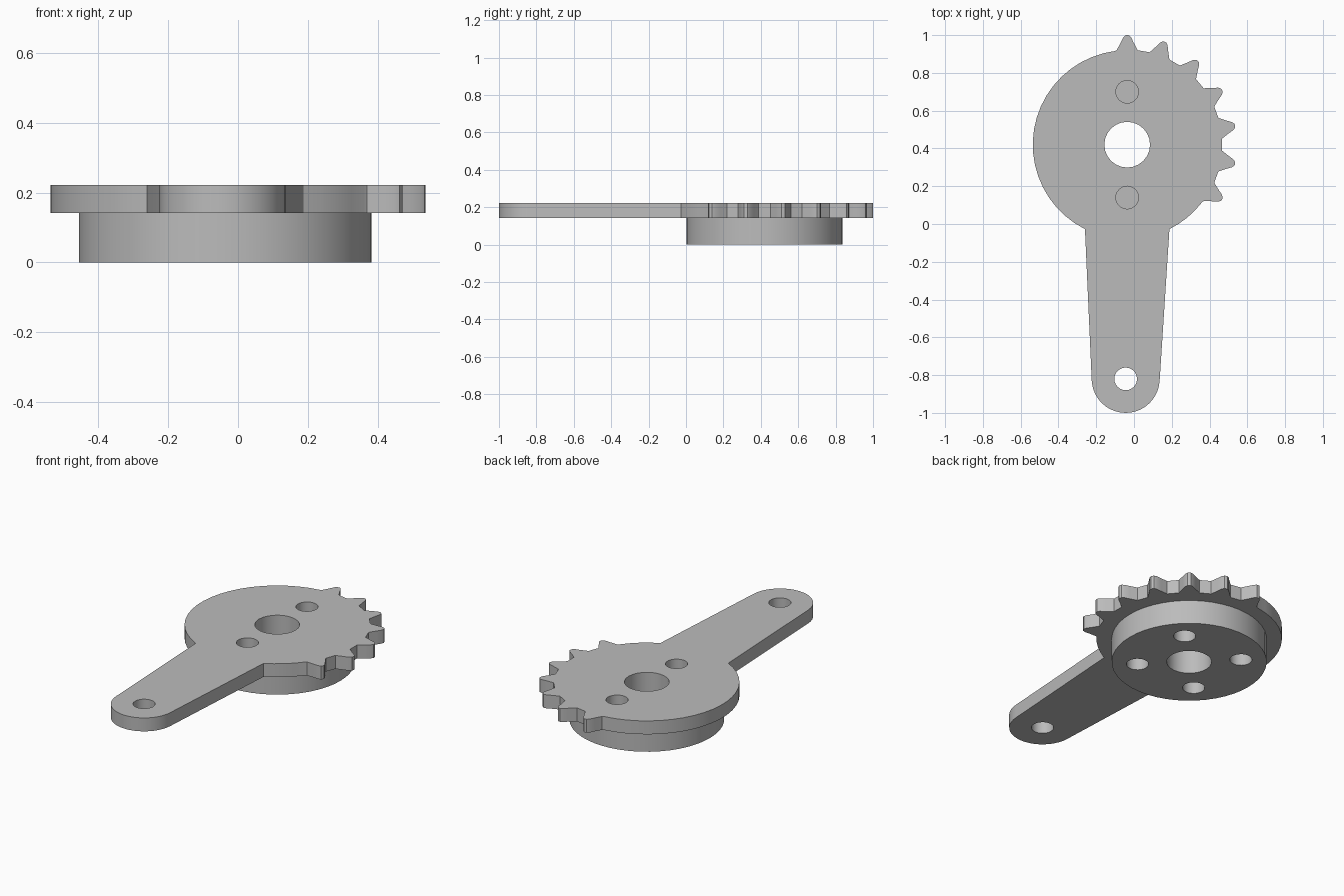
import bpy
import bmesh
from math import sin, cos, radians, atan2, degrees
from mathutils import Vector

cube = bpy.data.objects.get("Cube")
if cube:
    bpy.data.objects.remove(cube, do_unlink=True)

HUB = Vector((-0.036, 0.42))      # common axis of disc and boss
ARM_END = Vector((-0.044, -0.82))
DISC_R, TIP_R, END_R = 0.5, 0.58, 0.18
PIN_R, BORE_R, PIN_CIRCLE = 0.06, 0.121, 0.28
SPLIT, TOP = 0.142, 0.222

grey = bpy.data.materials.new("plain grey")
grey.use_nodes = True
colour = (0.5, 0.5, 0.5, 1)
grey.diffuse_color = colour
grey.node_tree.nodes["Principled BSDF"].inputs["Base Color"].default_value = colour


def polar(centre, radius, angle):
    a = radians(angle)
    return centre + Vector((cos(a), sin(a))) * radius


def arc(centre, radius, start, end, steps):
    return [polar(centre, radius, start + (end - start) * i / steps)
            for i in range(steps + 1)]


def circle(centre, radius, sides):
    return arc(centre, radius, 0, 360, sides)[:-1]


def slab(name, loops, bottom, top):
    """Fill an outline with holes and extrude it upwards."""
    bm = bmesh.new()
    edges = []
    for loop in loops:
        verts = [bm.verts.new((p.x, p.y, bottom)) for p in loop]
        edges += [bm.edges.new((v, verts[i - 1])) for i, v in enumerate(verts)]
    bmesh.ops.triangle_fill(bm, edges=edges, use_beauty=True, use_dissolve=False)
    raised = bmesh.ops.extrude_face_region(bm, geom=bm.faces[:], use_keep_orig=True)
    lifted = [g for g in raised["geom"] if isinstance(g, bmesh.types.BMVert)]
    bmesh.ops.translate(bm, verts=lifted, vec=(0, 0, top - bottom))
    bmesh.ops.recalc_face_normals(bm, faces=bm.faces[:])
    mesh = bpy.data.meshes.new(name)
    bm.to_mesh(mesh)
    bm.free()
    mesh.materials.append(grey)
    obj = bpy.data.objects.new(name, mesh)
    bpy.context.collection.objects.link(obj)
    bpy.ops.object.select_all(action="DESELECT")
    obj.select_set(True)
    bpy.context.view_layer.objects.active = obj
    bpy.ops.object.shade_smooth_by_angle(angle=radians(30))
    return obj


# Lever plate: rounded arm end, then the disc with seven teeth, counterclockwise
flank = [(-6.4, DISC_R + 0.003), (-3.7, 0.54), (-2.1, 0.568), (-0.9, TIP_R - 0.001)]
tooth = flank + [(0, TIP_R)] + [(-a, r) for a, r in reversed(flank)]
root_right = Vector((0.184, -0.02)) - HUB
root_left = Vector((-0.256, -0.02)) - HUB
start = degrees(atan2(root_right.y, root_right.x))
finish = degrees(atan2(root_left.y, root_left.x)) + 360

outline = arc(ARM_END, END_R, 183, 357, 20)
outline += arc(HUB, DISC_R, start, -37.5, 4)
for i in range(7):
    outline += [polar(HUB, r, -30 + 20 * i + a) for a, r in tooth]
outline += arc(HUB, DISC_R, 97.5, finish, 20)

plate_holes = [circle(HUB, BORE_R, 24), circle(ARM_END, PIN_R, 24)]
plate_holes += [circle(polar(HUB, PIN_CIRCLE, a), PIN_R, 24) for a in (90, 270)]
slab("toothed_lever_plate", [outline] + plate_holes, SPLIT, TOP)

# Boss under the disc: bore and four diagonal pin holes closed off by the plate
boss_holes = [circle(HUB, BORE_R, 24)]
boss_holes += [circle(polar(HUB, PIN_CIRCLE, a), PIN_R, 24) for a in (45, 135, 225, 315)]
slab("round_boss", [circle(HUB, 0.418, 48)] + boss_holes, 0, SPLIT)
